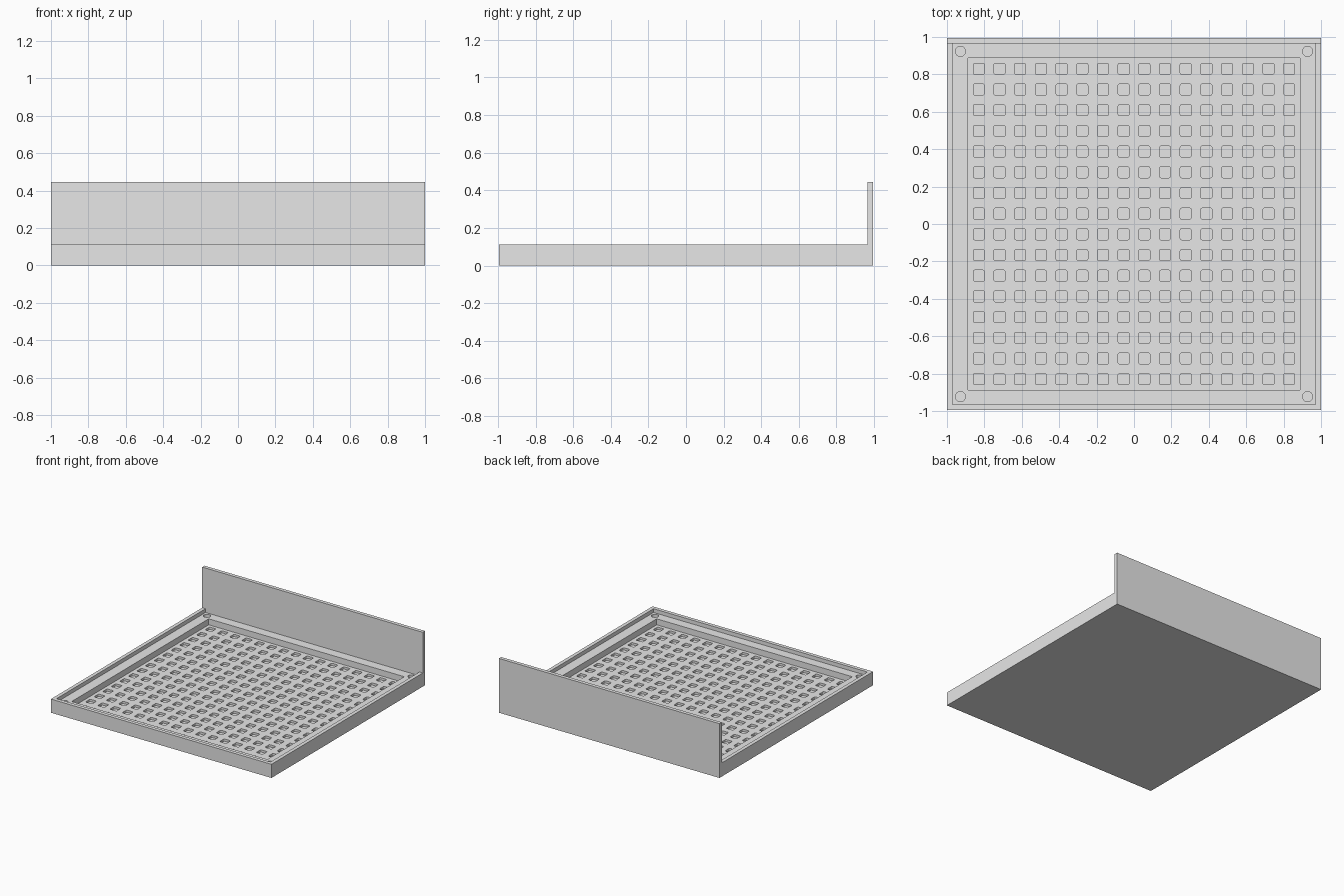
import bpy, bmesh, math
from mathutils import Matrix

if "Cube" in bpy.data.objects:
    bpy.data.objects.remove(bpy.data.objects["Cube"])

HX, HY = 1.0, 0.995          # half width and half depth
RIM_Z, WALL_Z = 0.112, 0.445
T = 0.03                     # thickness of rim and back wall
LEDGE_Z, FLOOR_Z, POCKET_Z = 0.081, 0.032, 0.014
PIT = 0.887                  # half size of the sunken pan
N, PITCH = 16, 0.1106        # pocket grid
POCKET, RADIUS = 0.0295, 0.008

grey = bpy.data.materials.new("light grey")
grey.diffuse_color = (0.8, 0.8, 0.8, 1)
grey.use_nodes = True
grey.node_tree.nodes["Principled BSDF"].inputs["Base Color"].default_value = grey.diffuse_color


def prism(bm, pts, depth):
    """Extrude a closed outline along a vector."""
    face = bm.faces.new([bm.verts.new(p) for p in pts])
    ext = bmesh.ops.extrude_face_region(bm, geom=[face])
    verts = [g for g in ext["geom"] if isinstance(g, bmesh.types.BMVert)]
    bmesh.ops.translate(bm, vec=depth, verts=verts)


def finish(name, bm):
    bmesh.ops.recalc_face_normals(bm, faces=bm.faces)
    me = bpy.data.meshes.new(name)
    bm.to_mesh(me)
    bm.free()
    me.materials.append(grey)
    ob = bpy.data.objects.new(name, me)
    bpy.context.collection.objects.link(ob)
    return ob


def rect(hx, hy, z):
    return [(-hx, -hy, z), (hx, -hy, z), (hx, hy, z), (-hx, hy, z)]


def rounded_square(cx, cy, half, r, z, seg=3):
    pts = []
    for q, (sx, sy) in enumerate([(1, 1), (-1, 1), (-1, -1), (1, -1)]):
        for k in range(seg + 1):
            a = (q + k / seg) * math.pi / 2
            pts.append((cx + sx * (half - r) + r * math.cos(a),
                        cy + sy * (half - r) + r * math.sin(a), z))
    return pts


def cut(target, cutter):
    cutter.hide_render = True
    mod = target.modifiers.new(cutter.name, 'BOOLEAN')
    mod.operation, mod.solver, mod.object = 'DIFFERENCE', 'EXACT', cutter
    bpy.context.view_layer.objects.active = target
    bpy.ops.object.modifier_apply(modifier=mod.name)
    bpy.data.objects.remove(cutter)


# Tray with upright back wall: side profile extruded across the width
bm = bmesh.new()
profile = [(-HY, 0), (HY, 0), (HY, WALL_Z), (HY - T, WALL_Z),
           (HY - T, RIM_Z), (-HY, RIM_Z)]
prism(bm, [(-HX, y, z) for y, z in profile], (2 * HX, 0, 0))
tray = finish("tray", bm)

# Shallow recess inside the rim, leaving the ledge
bm = bmesh.new()
prism(bm, rect(HX - T, HY - T, LEDGE_Z), (0, 0, 0.1 + RIM_Z - LEDGE_Z))
# keep the cutter flush with the front of the back wall
cut(tray, finish("ledge_cutter", bm))

# Sunken pan
bm = bmesh.new()
prism(bm, rect(PIT, PIT, FLOOR_Z), (0, 0, 0.1))
cut(tray, finish("pan_cutter", bm))

# Round holes in the ledge corners
bm = bmesh.new()
for sx in (-1, 1):
    for sy in (-1, 1):
        bmesh.ops.create_cone(bm, cap_ends=True, segments=32, radius1=0.027,
                              radius2=0.027, depth=0.06,
                              matrix=Matrix.Translation((sx * 0.928, sy * 0.923, LEDGE_Z)))
cut(tray, finish("corner_hole_cutter", bm))

# Grid of rounded square pockets in the pan floor
bm = bmesh.new()
for i in range(N):
    for j in range(N):
        cx, cy = ((k - (N - 1) / 2) * PITCH for k in (i, j))
        prism(bm, rounded_square(cx, cy, POCKET, RADIUS, POCKET_Z), (0, 0, 0.03))
cut(tray, finish("pocket_cutter", bm))

# Smooth the round corners, keep hard edges
bpy.ops.object.select_all(action='DESELECT')
tray.select_set(True)
bpy.context.view_layer.objects.active = tray
bpy.ops.object.shade_smooth_by_angle(angle=math.radians(35))
